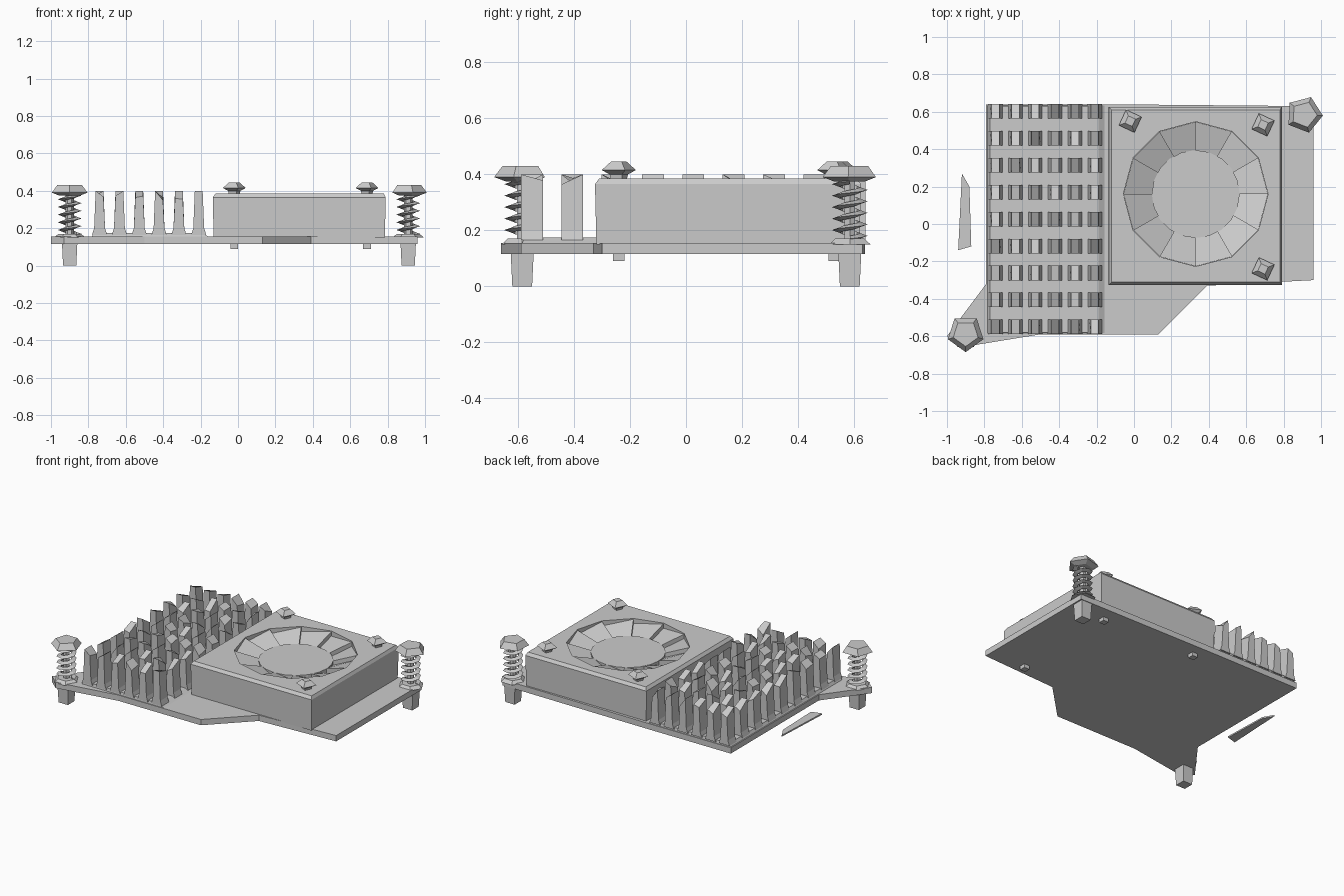
import bpy, bmesh, math, random
from mathutils import Vector

random.seed(4)
cube = bpy.data.objects.get("Cube")
if cube:
    bpy.data.objects.remove(cube)

grey = bpy.data.materials.new("metal_grey")
grey.use_nodes = True
GREY = (0.6, 0.6, 0.6, 1)
grey.diffuse_color = GREY
grey.node_tree.nodes["Principled BSDF"].inputs["Base Color"].default_value = GREY


def finish(name, bm):
    bmesh.ops.recalc_face_normals(bm, faces=bm.faces)
    mesh = bpy.data.meshes.new(name)
    bm.to_mesh(mesh)
    bm.free()
    mesh.materials.append(grey)
    obj = bpy.data.objects.new(name, mesh)
    bpy.context.collection.objects.link(obj)
    return obj


def loft(bm, rings):
    """Skin closed rings of points and cap both ends."""
    loops = [[bm.verts.new(p) for p in ring] for ring in rings]
    for a, b in zip(loops, loops[1:]):
        for i in range(len(a)):
            j = (i + 1) % len(a)
            bm.faces.new((a[i], a[j], b[j], b[i]))
    bm.faces.new(loops[0])
    bm.faces.new(loops[-1])


def ring(cx, cy, z, r, n, turn=0.0):
    return [(cx + r * math.cos(turn + math.tau * i / n),
             cy + r * math.sin(turn + math.tau * i / n), z) for i in range(n)]


def rect(x0, x1, y0, y1, z):
    return [(x0, y0, z), (x1, y0, z), (x1, y1, z), (x0, y1, z)]


def lathe(name, cx, cy, profile, n, turn=0.0):
    bm = bmesh.new()
    loft(bm, [ring(cx, cy, z, r, n, turn) for r, z in profile])
    return finish(name, bm)


# Base plate with one swept ear and a cut front corner
outline = [(-0.79, 0.64), (-0.13, 0.64), (0.96, 0.63), (0.96, -0.3), (0.39, -0.33),
           (0.13, -0.59), (-0.5, -0.59), (-0.93, -0.66), (-1.0, -0.6), (-0.79, -0.32)]
bm = bmesh.new()
loft(bm, [[(x, y, z) for x, y in outline] for z in (0.115, 0.155)])
finish("base_plate", bm)

# Slightly raised bed below the pins
bm = bmesh.new()
loft(bm, [rect(-0.785, -0.15, -0.585, 0.635, 0.15),
          rect(-0.77, -0.19, -0.58, 0.63, 0.175)])
finish("pin_bed", bm)

# Loose sliver beside the base
bm = bmesh.new()
sliver = [(-0.94, -0.14), (-0.87, -0.12), (-0.88, 0.2), (-0.92, 0.27)]
loft(bm, [[(x, y, z) for x, y in sliver] for z in (0.125, 0.135)])
finish("edge_sliver", bm)

# Grid of tapered cooling pins with chipped tops
bm = bmesh.new()
for col in range(6):
    for row in range(9):
        x, y = -0.74 + col * 0.106, -0.55 + row * 0.144
        levels = [(0.04, 0.165), (0.029, 0.2), (0.021, 0.4)]
        rings = [rect(x - w, x + w, y - 0.039, y + 0.039, z) for w, z in levels]
        chip = random.randrange(4)
        for k in (chip, (chip + 1) % 4):
            px, py, pz = rings[-1][k]
            rings[-1][k] = (px, py, pz - random.uniform(0.02, 0.06))
        loft(bm, rings)
finish("cooling_pins", bm)

# Fan housing with a round opening
FX, FY, N = 0.33, 0.16, 12
bm = bmesh.new()
loft(bm, [rect(-0.13, 0.785, -0.32, 0.62, 0.15),
          rect(-0.135, 0.79, -0.325, 0.625, 0.365),
          rect(-0.12, 0.78, -0.31, 0.61, 0.385)])
housing = finish("fan_housing", bm)
cutter = lathe("opening_cutter", FX, FY, [(0.387, 0.25), (0.387, 0.5)], N)
cutter.hide_render = True
cut = housing.modifiers.new("opening", "BOOLEAN")
cut.operation = "DIFFERENCE"
cut.object = cutter
bpy.context.view_layer.objects.active = housing
bpy.ops.object.modifier_apply(modifier=cut.name)
bpy.data.objects.remove(cutter)

# Fan hub and pitched blades
lathe("fan_hub", FX, FY, [(0.235, 0.25), (0.235, 0.335)], 20)
bm = bmesh.new()
for i in range(N):
    def spoke(k, r, z):
        a = math.tau * k / N
        return bm.verts.new((FX + r * math.cos(a), FY + r * math.sin(a), z))
    inner_hi, outer_hi = spoke(i, 0.23, 0.335), spoke(i, 0.386, 0.38)
    inner_lo, outer_lo = spoke(i + 1, 0.23, 0.305), spoke(i + 1, 0.386, 0.35)
    inner_next, outer_next = spoke(i + 1, 0.23, 0.335), spoke(i + 1, 0.386, 0.38)
    bm.faces.new((inner_hi, outer_hi, outer_lo, inner_lo))
    bm.faces.new((inner_lo, outer_lo, outer_next, inner_next))
finish("fan_blades", bm)

# Fan screws, with their ends showing under the base
for i, (x, y) in enumerate([(-0.02, 0.55), (0.69, 0.53), (0.69, -0.24)]):
    lathe(f"fan_screw_{i + 1}", x, y,
          [(0.03, 0.38), (0.035, 0.4), (0.065, 0.415), (0.03, 0.445)], 4, 0.35)
    lathe(f"screw_end_{i + 1}", x, y, [(0.03, 0.09), (0.03, 0.12)], 4, math.pi / 4)


# Sprung push pins on opposite corners
def push_pin(side, x, y, turn):
    lathe(f"{side}_pin_head", x, y, [(0.06, 0.375), (0.1, 0.39), (0.07, 0.43)], 5, turn)
    lathe(f"{side}_pin_shaft", x, y, [(0.022, 0.12), (0.022, 0.39)], 6)
    lathe(f"{side}_pin_foot", x, y, [(0.05, 0.0), (0.058, 0.12)], 4, math.pi / 4)
    lathe(f"{side}_pin_collar", x, y, [(0.085, 0.15), (0.06, 0.17)], 6)
    bm = bmesh.new()
    steps, turns = 8, 5
    loops = []
    for k in range(steps * turns + 1):
        a = math.tau * k / steps
        z = 0.17 + 0.205 * k / (steps * turns)
        out = Vector((math.cos(a), math.sin(a), 0))
        centre = Vector((x, y, z))
        loops.append([bm.verts.new(centre + out * r + Vector((0, 0, dz)))
                      for r, dz in ((0.036, 0.01), (0.064, 0), (0.036, -0.01))])
    for a, b in zip(loops, loops[1:]):
        for i in range(3):
            j = (i + 1) % 3
            bm.faces.new((a[i], a[j], b[j], b[i]))
    bm.faces.new(loops[0])
    bm.faces.new(loops[-1])
    finish(f"{side}_pin_spring", bm)


push_pin("left", 0.91, 0.585, 1.2)
push_pin("right", -0.9, -0.585, 2.2)
